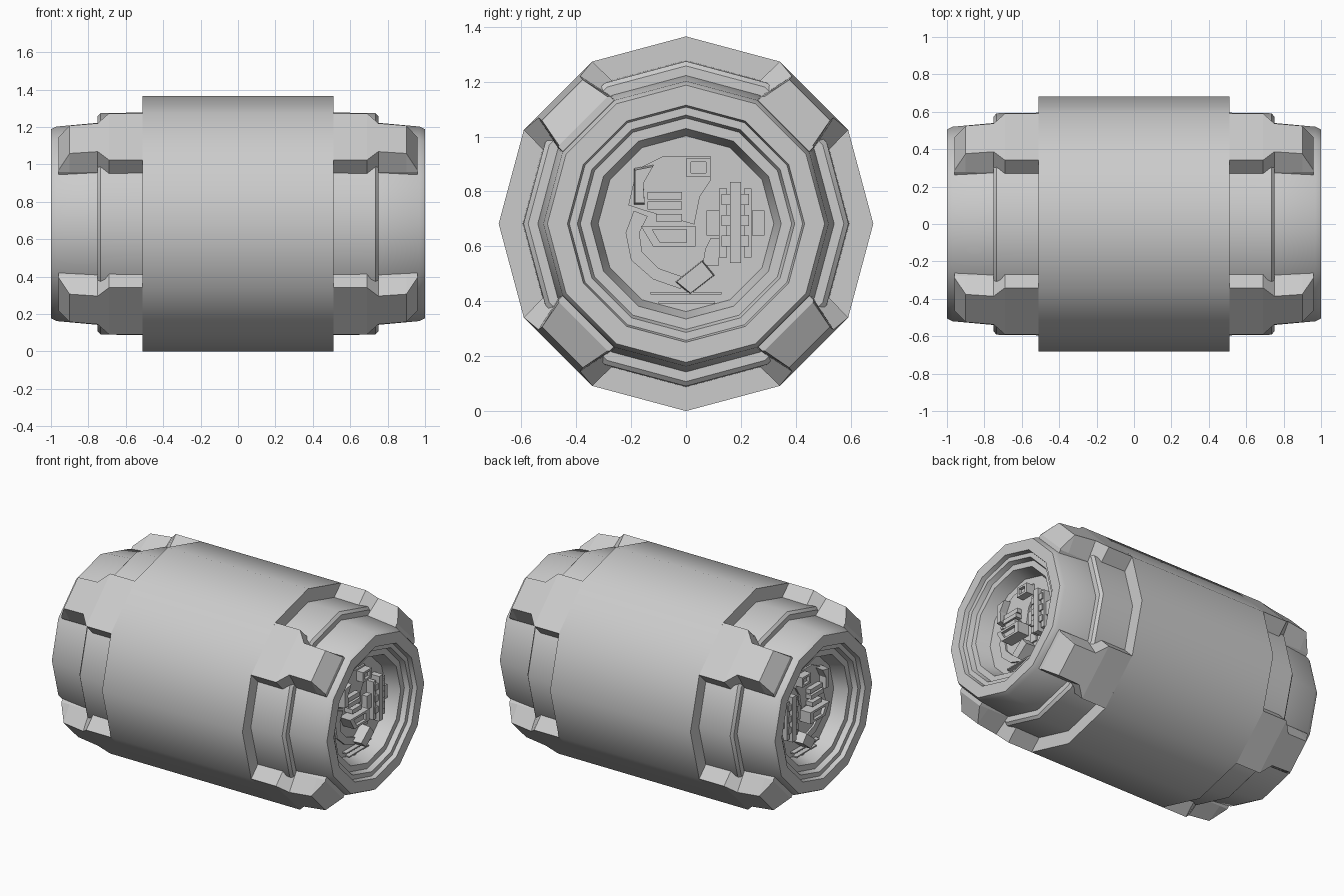
import bpy, bmesh, math

if "Cube" in bpy.data.objects:
    bpy.data.objects.remove(bpy.data.objects["Cube"])

CZ = 0.6825          # axis height
SIDES = 12
FLOOR = 0.85         # x of the recessed end disc


def finish(name, bm, smooth=False):
    """Turn a bmesh of the +x half into an object mirrored to -x."""
    bmesh.ops.recalc_face_normals(bm, faces=bm.faces)
    me = bpy.data.meshes.new(name)
    bm.to_mesh(me)
    bm.free()
    ob = bpy.data.objects.new(name, me)
    bpy.context.collection.objects.link(ob)
    mod = ob.modifiers.new("mirror", 'MIRROR')
    mod.use_axis = (True, False, False)
    if smooth:
        bpy.ops.object.select_all(action='DESELECT')
        ob.select_set(True)
        bpy.context.view_layer.objects.active = ob
        bpy.ops.object.shade_smooth_by_angle(angle=math.radians(35))
    return ob


def loft(bm, rings, cap_start, cap_end):
    """Bridge equal-sized rings of points."""
    vs = [[bm.verts.new(p) for p in r] for r in rings]
    n = len(vs[0])
    for a, b in zip(vs, vs[1:]):
        for i in range(n):
            j = (i + 1) % n
            bm.faces.new((a[i], a[j], b[j], b[i]))
    if cap_start:
        bm.faces.new(vs[0])
    if cap_end:
        bm.faces.new(vs[-1])


def lathe(name, profile):
    """Revolve (x, radius) points about the x axis."""
    rings = []
    for x, r in profile:
        rings.append([(x, r * math.sin(2 * math.pi * i / SIDES),
                       CZ + r * math.cos(2 * math.pi * i / SIDES)) for i in range(SIDES)])
    bm = bmesh.new()
    loft(bm, rings, False, True)
    # outward normals follow from the open half, flip if the recalc chose wrong
    return finish(name, bm, True)


def prism(name, pts, top, low=FLOOR - 0.01, inset=0.0):
    """Flat (y, z) outline raised along x from the end disc, optionally tapered."""
    cy = sum(p[0] for p in pts) / len(pts)
    cz = sum(p[1] for p in pts) / len(pts)
    k = 1 - inset
    bm = bmesh.new()
    loft(bm, [[(low, y, z) for y, z in pts],
              [(top, cy + (y - cy) * k, cz + (z - cz) * k) for y, z in pts]], True, True)
    return finish(name, bm)


def block(name, y0, y1, z0, z1, top, inset=0.0):
    return prism(name, [(y0, z0), (y1, z0), (y1, z1), (y0, z1)], top, inset=inset)


def frame(name, outer, top, k=0.6, depth=0.02):
    """Raised outline with a sunken middle."""
    cy = sum(p[0] for p in outer) / len(outer)
    cz = sum(p[1] for p in outer) / len(outer)
    inner = [(cy + (y - cy) * k, cz + (z - cz) * k) for y, z in outer]
    bm = bmesh.new()
    loft(bm, [[(x, y, z) for y, z in pts] for x, pts in
              ((FLOOR - 0.01, outer), (top, outer), (top, inner), (top - depth, inner))], True, True)
    return finish(name, bm)


# Barrel: main drum, stepped shoulder, tapered end, rim rings and recessed disc
lathe("barrel", [(0, .6825), (.51, .6825), (.51, .595), (.735, .592), (.75, .575),
                 (.75, .54), (.97, .52), (1, .505), (1, .432), (.972, .425), (.972, .396),
                 (.94, .385), (.94, .347), (FLOOR, .32)])

# Four diagonal ribs: wide shoulder narrowing to a chamfered finger
for q in range(4):
    a = math.radians(45 + 90 * q)
    s, c = math.sin(a), math.cos(a)
    rings = []
    for x, top_w, low_w, top_r in ((.48, .1765, .178, .6592), (.69, .1765, .178, .6592),
                                   (.75, .107, .135, .653), (.90, .105, .133, .637),
                                   (.96, .125, .132, .53)):
        sect = [(-low_w, .47), (low_w, .47), (low_w, .525), (top_w, top_r),
                (-top_w, top_r), (-low_w, .525)]
        rings.append([(x, r * s + t * c, CZ + r * c - t * s) for t, r in sect])
    bm = bmesh.new()
    loft(bm, rings, True, True)
    finish("diagonal_rib_%d" % (q + 1), bm)

# End disc machinery: thin backing plates
prism("upper_plate", [(.09, .93), (-.08, .93), (-.18, .88), (-.21, .75), (-.15, .73),
                      (.03, .68), (.05, .78), (.09, .84)], FLOOR + .012)
prism("arc_plate", [(-.19, .73), (-.22, .65), (-.20, .55), (-.12, .48), (-.02, .445),
                    (0, .485), (-.1, .52), (-.16, .58), (-.17, .65), (-.14, .71)], FLOOR + .012)
prism("lower_link", [(.06, .53), (.12, .53), (.12, .63), (.09, .63), (.07, .59)], FLOOR + .012)

# Raised housings
frame("square_housing", [(0, .855), (.09, .855), (.09, .92), (0, .92)], FLOOR + .06)
prism("side_bracket", [(-.19, .75), (-.15, .75), (-.155, .83), (-.115, .9),
                       (-.19, .885)], FLOOR + .06, inset=.12)
frame("wedge_housing", [(-.165, .675), (.035, .675), (.035, .60), (-.12, .60)], FLOOR + .08, .62)
for i, (y0, z0) in enumerate(((-.14, .77), (-.14, .735), (-.11, .69))):
    block("cross_bar_%d" % (i + 1), y0, -.015, z0, z0 + .028, FLOOR + .045 + .008 * i)
prism("tilted_block", [(-.04, .47), (.015, .425), (.105, .495), (.06, .55)], FLOOR + .07, inset=.08)
block("long_strip", -.13, .13, .425, .433, FLOOR + .03)
block("short_strip", -.1, .105, .392, .4, FLOOR + .03)

# Ladder-like assembly
for side in (-1, 1):
    y = .18 + side * .045
    block("ladder_rail_%s" % ("inner" if side < 0 else "outer"), y - .014, y + .014, .56, .81, FLOOR + .05)
    y = .18 + side * .083
    block("ladder_tab_%s" % ("inner" if side < 0 else "outer"), y - .023, y + .023, .64, .73, FLOOR + .035)
block("ladder_spine", .16, .2, .54, .835, FLOOR + .065)
for i in range(3):
    z = .60 + .075 * i
    block("ladder_rung_%d" % (i + 1), .13, .23, z, z + .04, FLOOR + .058)
